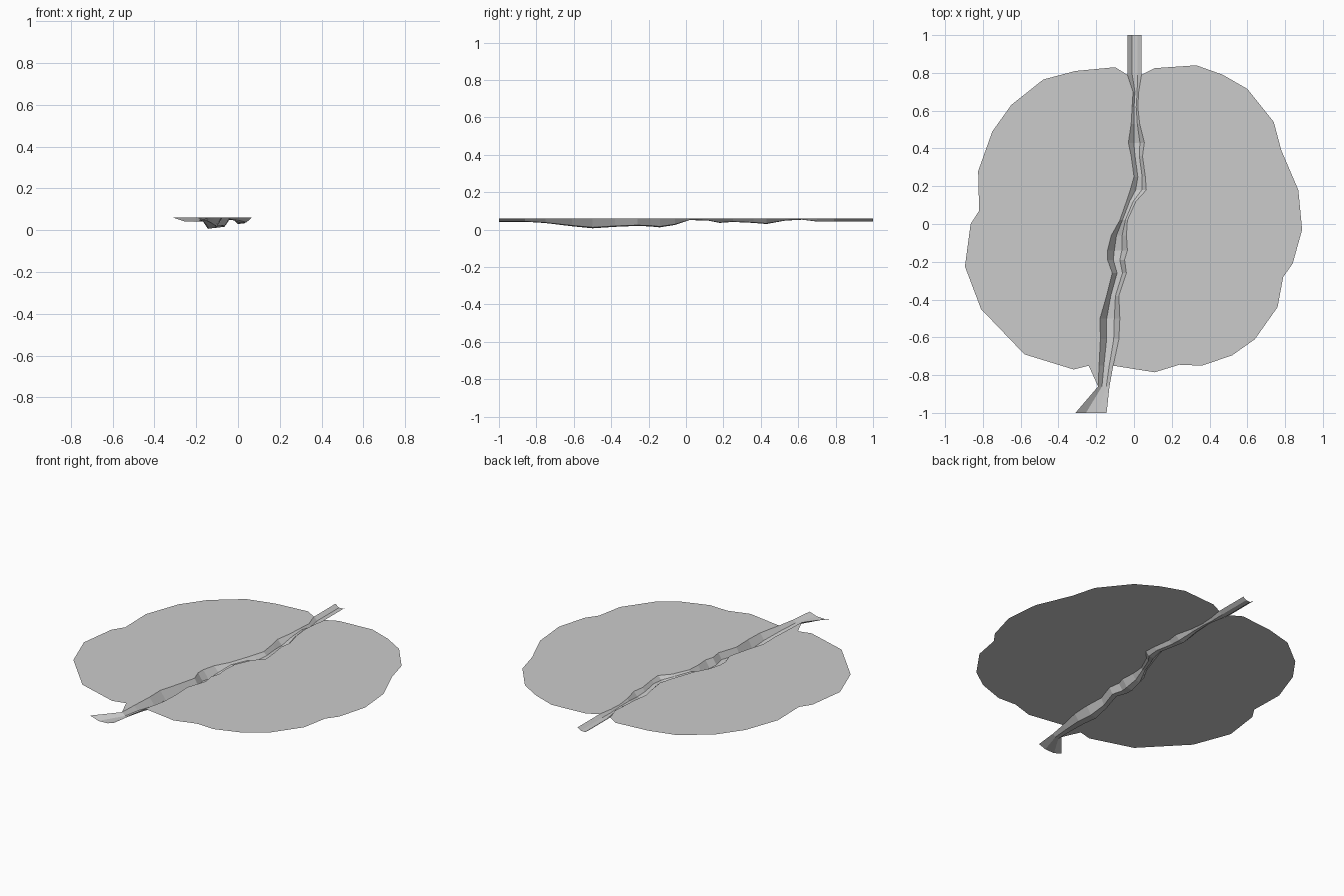
import bpy

RIM = 0.06  # ground level

# Crack stations from back to front: y, left rim x, right rim x, floor z
CRACK = [
    (1.00, -0.035, 0.04, 0.043), (0.79, -0.035, 0.04, 0.043), (0.70, -0.005, 0.025, 0.043),
    (0.62, -0.01, 0.02, 0.053), (0.53, -0.015, 0.03, 0.048), (0.43, -0.03, 0.055, 0.03),
    (0.36, -0.015, 0.045, 0.036), (0.25, 0.0, 0.06, 0.041), (0.18, -0.02, 0.065, 0.036),
    (0.12, -0.04, 0.01, 0.048), (0.02, -0.075, -0.035, 0.051), (-0.06, -0.12, -0.04, 0.025),
    (-0.14, -0.14, -0.035, 0.012), (-0.19, -0.14, -0.05, 0.017), (-0.26, -0.115, -0.04, 0.02),
    (-0.38, -0.145, -0.08, 0.015), (-0.50, -0.18, -0.075, 0.007), (-0.61, -0.178, -0.08, 0.018),
    (-0.75, -0.185, -0.11, 0.035), (-0.86, -0.19, -0.13, 0.042), (-1.00, -0.31, -0.145, 0.042),
]

# Ragged outer edges of the two ground halves
LEFT_EDGE = [
    (-0.24, -0.75), (-0.32, -0.77), (-0.58, -0.69), (-0.81, -0.45), (-0.895, -0.225),
    (-0.865, 0.0), (-0.82, 0.07), (-0.825, 0.28), (-0.75, 0.49), (-0.65, 0.63),
    (-0.48, 0.765), (-0.31, 0.81), (-0.10, 0.83),
]
RIGHT_EDGE = [
    (0.11, -0.785), (0.24, -0.745), (0.36, -0.75), (0.52, -0.695), (0.64, -0.61),
    (0.76, -0.44), (0.79, -0.28), (0.84, -0.21), (0.89, -0.03), (0.87, 0.18),
    (0.78, 0.39), (0.74, 0.54), (0.60, 0.715), (0.47, 0.79), (0.33, 0.84), (0.11, 0.825),
]


def add_mesh(name, verts, faces):
    mesh = bpy.data.meshes.new(name)
    mesh.from_pydata(verts, [], faces)
    mesh.validate()
    obj = bpy.data.objects.new(name, mesh)
    bpy.context.collection.objects.link(obj)
    return obj


def ground_half(name, edge, side, front_y):
    """Flat sheet between the outer edge and one rim of the crack."""
    rim = [(s[side], s[0]) for s in CRACK if front_y <= s[0] < 0.8]
    loop = rim + edge
    if side == 1:
        loop.reverse()
    if sum(a[0] * b[1] - b[0] * a[1] for a, b in zip(loop, loop[1:] + loop[:1])) < 0:
        loop.reverse()
    add_mesh(name, [(x, y, RIM) for x, y in loop], [range(len(loop))])


ground_half("ground_left", LEFT_EDGE, 1, -0.87)
ground_half("ground_right", RIGHT_EDGE, 2, -0.76)

# Crack trench: four-point channel section lofted along the stations
verts, faces = [], []
for y, left, right, floor in CRACK:
    for t, depth in ((0, 0), (0.34, 1), (0.72, 0.9), (1, 0)):
        verts.append((left + (right - left) * t, y, RIM + (floor - RIM) * depth))
for i in range(len(CRACK) - 1):
    for j in range(3):
        a = i * 4 + j
        faces.append((a, a + 4, a + 5, a + 1))
add_mesh("crack_trench", verts, faces)
